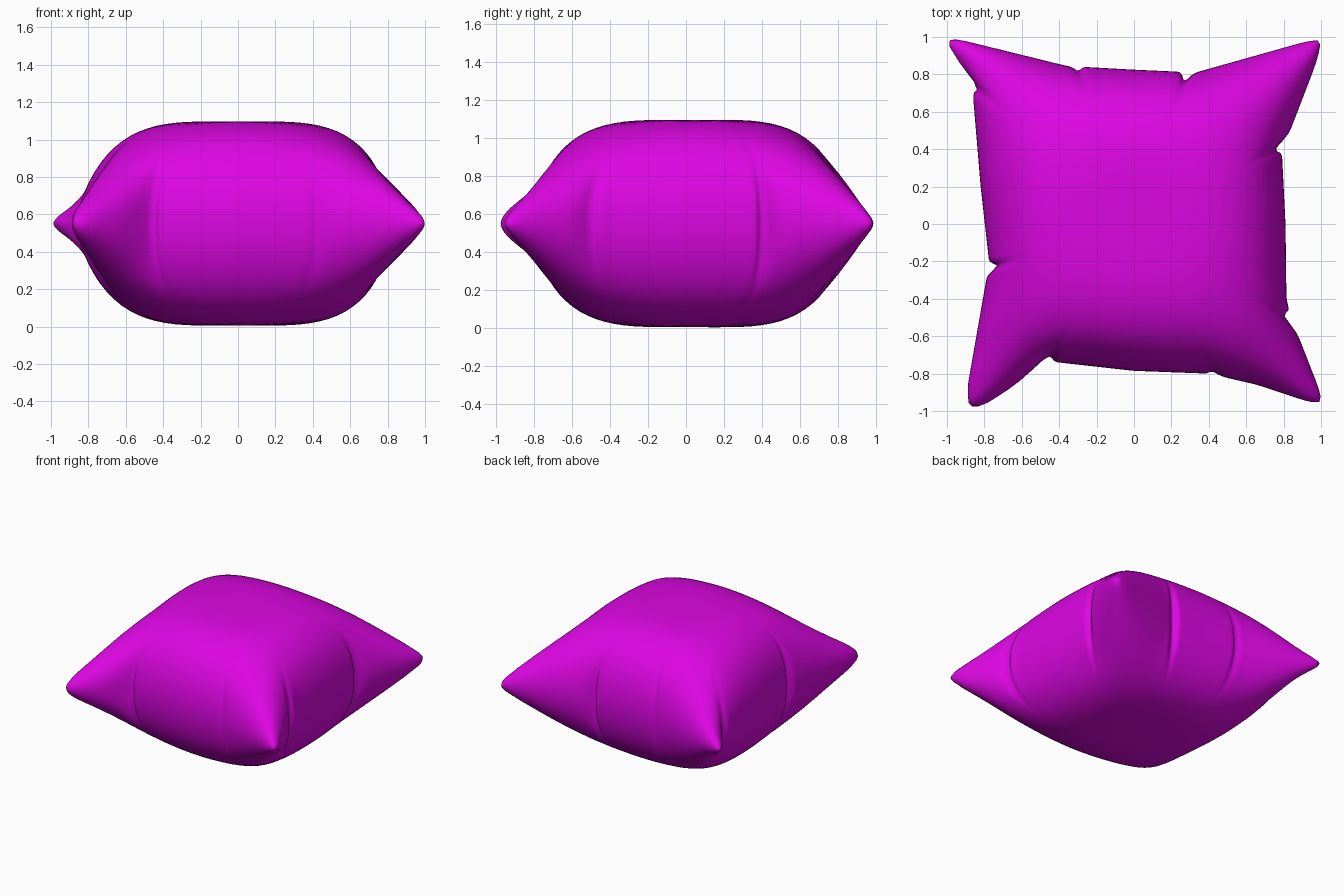
import bpy, bmesh, math
from mathutils import Vector

if "Cube" in bpy.data.objects:
    bpy.data.objects.remove(bpy.data.objects["Cube"])

N, RINGS, H, CZ = 320, 22, 0.546, 0.551

# Plan outline of the pillow, counter-clockwise
outline = [(1, .96), (1, .99), (.9, .97), (.33, .81), (0, .825), (-.36, .845),
           (-.93, .985), (-.99, .99), (-1, .95), (-.95, .88), (-.86, .78), (-.86, .68),
           (-.82, .2), (-.775, -.2), (-.785, -.27), (-.89, -.87), (-.885, -.98),
           (-.81, -.975), (-.51, -.78), (-.45, -.735), (0, -.785), (.4, -.8), (.66, -.86),
           (.93, -.95), (1, -.96), (1, -.91), (.84, -.5), (.815, -.4), (.81, 0),
           (.79, .4), (.82, .46), (.97, .85)]

# Gathered creases beside each corner: angle, depth, width (degrees)
creases = [(70.5, .05, 1.6), (28, .05, 1.6), (110, .025, 1.4), (139, .03, 1.3),
           (197, .05, 1.6), (236.5, .08, 2), (-31.5, .05, 1.6), (-62, .02, 1.4)]


def ray_radius(a):
    dx, dy = math.cos(a), math.sin(a)
    best = 0
    for (x1, y1), (x2, y2) in zip(outline, outline[1:] + outline[:1]):
        ex, ey = x2 - x1, y2 - y1
        den = dx * ey - dy * ex
        if abs(den) < 1e-9:
            continue
        r = (x1 * ey - y1 * ex) / den
        s = (x1 * dy - y1 * dx) / den
        if r > 0 and -1e-6 <= s <= 1 + 1e-6:
            best = max(best, r)
    return best


def crease_depth(a):
    total = 0
    for c, depth, width in creases:
        d = (math.degrees(a) - c + 180) % 360 - 180
        total += depth * math.exp(-(d / width) ** 2)
    return total


angles = [2 * math.pi * i / N for i in range(N)]
radii = [ray_radius(a) for a in angles]
radii = [(radii[i - 1] + 4 * radii[i] + radii[(i + 1) % N]) / 6 for i in range(N)]

# Flat polar grid over the outline: node 0 is the centre, last ring is the rim
pts, ts = [Vector((0, 0))], [0]
for k in range(1, RINGS + 1):
    t = math.sin(math.pi / 2 * k / RINGS)
    for a, R in zip(angles, radii):
        pts.append(Vector((t * R * math.cos(a), t * R * math.sin(a))))
        ts.append(t)
node = lambda k, i: 1 + (k - 1) * N + i % N
tris = [(0, node(1, i), node(1, i + 1)) for i in range(N)]
for k in range(1, RINGS):
    for i in range(N):
        a, b, c, d = node(k, i), node(k + 1, i), node(k + 1, i + 1), node(k, i + 1)
        if (pts[a] - pts[c]).length < (pts[b] - pts[d]).length:
            tris += [(a, b, c), (a, c, d)]
        else:
            tris += [(a, b, d), (b, c, d)]

# Inflate: pressure membrane over the outline, relaxed on the grid
weights = [{} for _ in pts]
load = [0.0] * len(pts)
for tri in tris:
    p, q, r = (pts[n] for n in tri)
    area = abs((q - p).cross(r - p)) / 2
    for m in range(3):
        o, i, j = tri[m], tri[m - 1], tri[m - 2]
        cot = (pts[i] - pts[o]).dot(pts[j] - pts[o]) / (4 * area)
        weights[i][j] = weights[i].get(j, 0) + cot
        weights[j][i] = weights[j].get(i, 0) + cot
        load[o] += area / 3
inner = 1 + (RINGS - 1) * N
rows = [(n, load[n], sum(weights[n].values()), list(weights[n].items())) for n in range(inner)]
u = [0.15 * (1 - t * t) for t in ts]
for step in range(300):
    for n, f, total, links in rows:
        s = f
        for m, w in links:
            s += w * u[m]
        u[n] += 1.85 * (s / total - u[n])
top = max(u)
height = [H * math.sqrt(max(0, 1 - (1 - max(0, v) / top) ** 1.5)) for v in u]

# Top and bottom skins share the rim
bm = bmesh.new()


def skin(sign):
    verts = []
    for n, p in enumerate(pts):
        pinch = 0
        if n:
            pinch = crease_depth(angles[(n - 1) % N]) * ts[n] ** 12
        q = p - p.normalized() * pinch if n else p
        verts.append(bm.verts.new((q.x, q.y, CZ + sign * height[n])))
    for tri in tris:
        bm.faces.new([verts[n] for n in tri])


skin(1)
skin(-1)
bmesh.ops.remove_doubles(bm, verts=bm.verts, dist=1e-5)
bmesh.ops.recalc_face_normals(bm, faces=bm.faces)
for f in bm.faces:
    f.smooth = True
mesh = bpy.data.meshes.new("pillow")
bm.to_mesh(mesh)
bm.free()
pillow = bpy.data.objects.new("pillow", mesh)
bpy.context.collection.objects.link(pillow)

# Magenta fabric
mat = bpy.data.materials.new("magenta_fabric")
mat.diffuse_color = (0.72, 0.002, 0.76, 1)
mat.use_nodes = True
mat.node_tree.nodes["Principled BSDF"].inputs["Base Color"].default_value = mat.diffuse_color
mesh.materials.append(mat)
